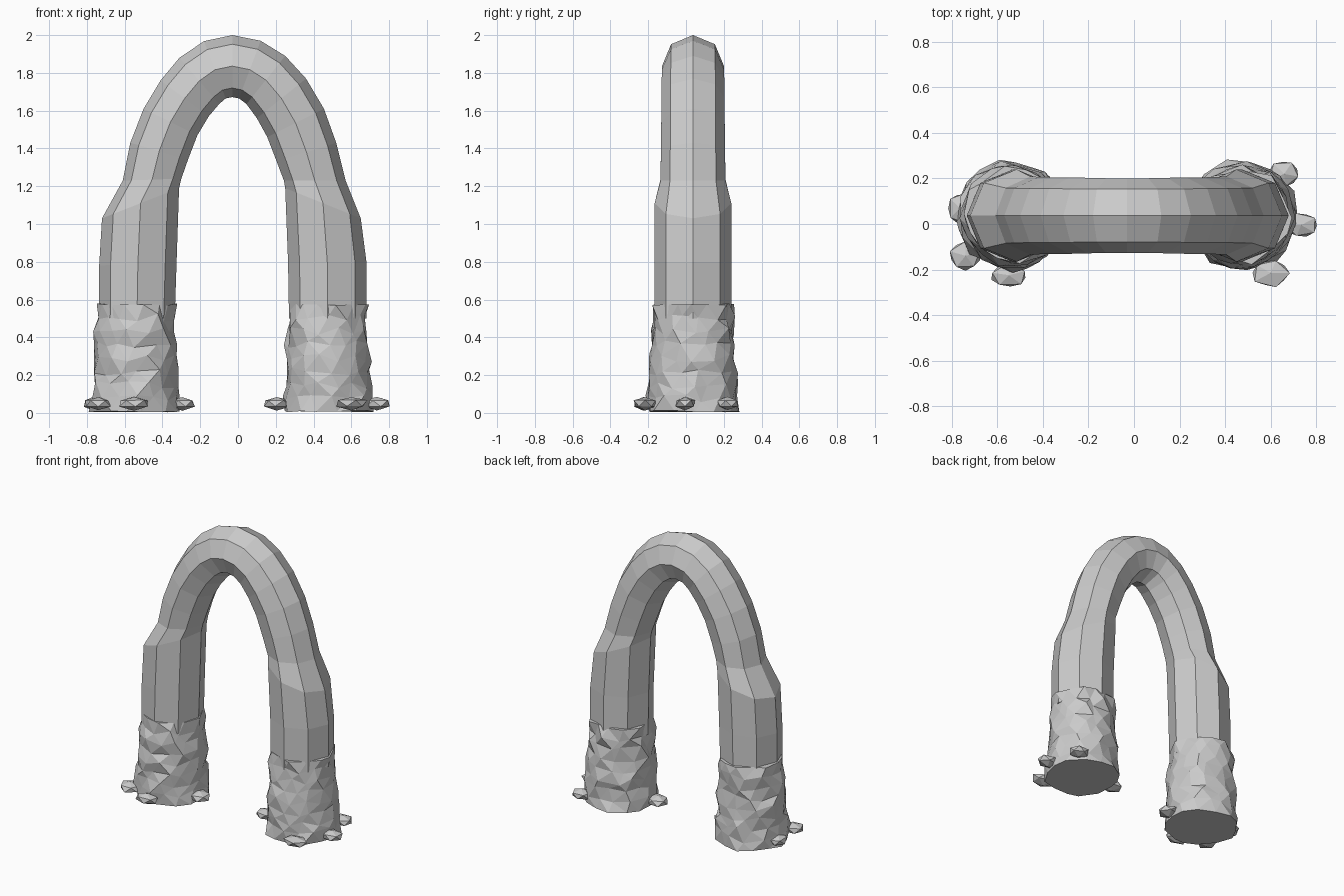
import bpy, bmesh, math, random
from mathutils import Vector

if "Cube" in bpy.data.objects:
    bpy.data.objects.remove(bpy.data.objects["Cube"])

random.seed(7)
YC = 0.037  # depth centre of the arch

stone = bpy.data.materials.new("grey_stone")
stone.diffuse_color = (0.6, 0.6, 0.6, 1)
stone.use_nodes = True
stone.node_tree.nodes["Principled BSDF"].inputs["Base Color"].default_value = stone.diffuse_color


def finish(bm, name):
    bmesh.ops.recalc_face_normals(bm, faces=bm.faces)
    me = bpy.data.meshes.new(name)
    bm.to_mesh(me)
    bm.free()
    me.materials.append(stone)
    ob = bpy.data.objects.new(name, me)
    bpy.context.collection.objects.link(ob)
    return ob


def skin(bm, rings):
    """Join consecutive vertex rings with quads and cap both ends."""
    n = len(rings[0])
    for a, b in zip(rings, rings[1:]):
        for i in range(n):
            j = (i + 1) % n
            bm.faces.new((a[i], a[j], b[j], b[i]))
    bm.faces.new(rings[0])
    bm.faces.new(rings[-1])


# Arch: octagonal tube, each ring given by outer x,z / inner x,z / depth radius
sections = [
    (-0.735, 0.50, -0.335, 0.50, 0.203), (-0.735, 0.78, -0.325, 0.80, 0.203),
    (-0.72, 1.03, -0.312, 1.19, 0.203), (-0.61, 1.23, -0.30, 1.24, 0.172),
    (-0.57, 1.43, -0.265, 1.34, 0.170), (-0.50, 1.61, -0.215, 1.47, 0.168),
    (-0.41, 1.76, -0.155, 1.57, 0.168), (-0.31, 1.88, -0.10, 1.635, 0.166),
    (-0.18, 1.968, -0.065, 1.665, 0.164), (-0.03, 2.0, -0.03, 1.672, 0.164),
    (0.12, 1.97, 0.005, 1.665, 0.164), (0.25, 1.89, 0.045, 1.635, 0.166),
    (0.36, 1.77, 0.10, 1.56, 0.168), (0.455, 1.61, 0.155, 1.46, 0.168),
    (0.52, 1.43, 0.205, 1.33, 0.170), (0.57, 1.23, 0.243, 1.23, 0.172),
    (0.65, 1.03, 0.25, 1.19, 0.203), (0.68, 0.80, 0.265, 0.80, 0.203),
    (0.68, 0.50, 0.27, 0.50, 0.203),
]
bm = bmesh.new()
rings = []
for ox, oz, ix, iz, ry in sections:
    outer, inner = Vector((ox, YC, oz)), Vector((ix, YC, iz))
    mid, half = (outer + inner) / 2, (outer - inner) / 2
    rings.append([bm.verts.new(mid + half * math.cos(k * math.pi / 4)
                  + Vector((0, ry * math.sin(k * math.pi / 4), 0))) for k in range(8)])
skin(bm, rings)
finish(bm, "arch")


# Rough stone footings: jittered, tapering, triangulated columns
def footing(name, cx):
    bm = bmesh.new()
    n, levels, rings = 14, 9, []
    for lv in range(levels):
        t = lv / (levels - 1)
        end = lv in (0, levels - 1)
        ring = []
        for k in range(n):
            a = (k + 0.5 * (lv % 2) + random.uniform(-0.25, 0.25)) * math.tau / n
            r = 0.24 - 0.035 * t + random.uniform(-0.014, 0.016)
            z = 0.008 + 0.567 * t + (random.uniform(-0.005, 0.005) if end
                                     else random.uniform(-0.022, 0.022))
            ring.append(bm.verts.new((cx + r * math.cos(a), YC + r * math.sin(a), z)))
        rings.append(ring)
    skin(bm, rings)
    sides = [f for f in bm.faces if len(f.verts) == 4]
    bmesh.ops.triangulate(bm, faces=sides)
    finish(bm, name)


footing("left_footing", -0.54)
footing("right_footing", 0.475)


# Flattened loose rocks around the footings: x, y, radius x, radius y
rocks = [(-0.74, -0.14, 0.08, 0.07), (-0.55, -0.225, 0.09, 0.055),
         (-0.765, 0.07, 0.055, 0.075), (-0.295, 0.0, 0.075, 0.07),
         (0.60, -0.215, 0.09, 0.07), (0.735, -0.005, 0.08, 0.06),
         (0.66, 0.22, 0.075, 0.065), (0.205, 0.02, 0.08, 0.07)]
for i, (x, y, rx, ry) in enumerate(rocks):
    bm = bmesh.new()
    bmesh.ops.create_icosphere(bm, subdivisions=1, radius=1)
    spin = random.uniform(0, math.tau)
    for v in bm.verts:
        p = v.co * random.uniform(0.88, 1.06)
        c, s = math.cos(spin), math.sin(spin)
        v.co = (x + rx * (p.x * c - p.y * s), y + ry * (p.x * s + p.y * c),
                0.05 + 0.037 * p.z)
    finish(bm, f"loose_rock_{i + 1}")
